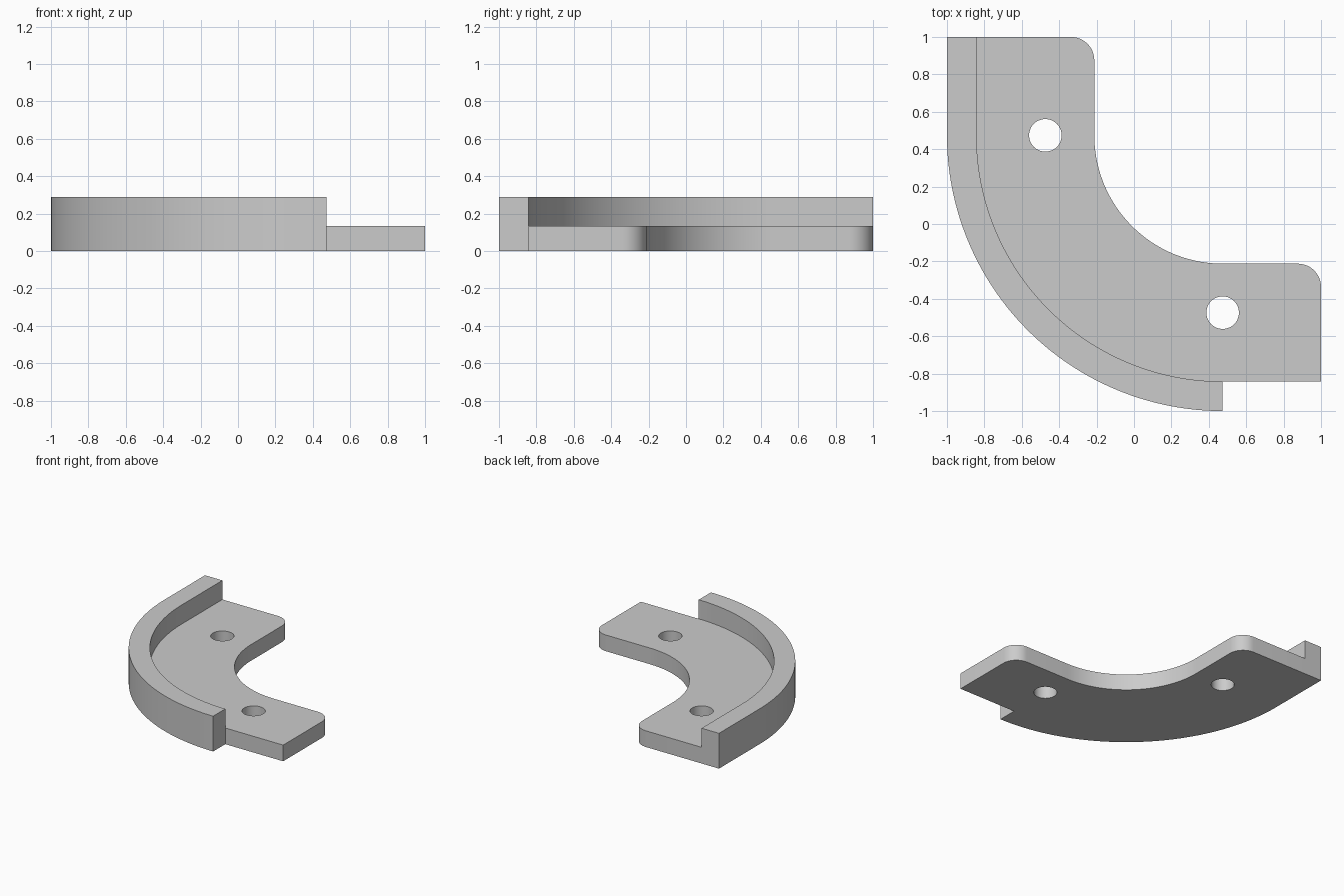
import bpy, bmesh
from math import cos, sin, pi, radians

cube = bpy.data.objects.get("Cube")
if cube:
    bpy.data.objects.remove(cube, do_unlink=True)

C = 0.474                                  # bend centre, and hole offset
R_OUT, R_LEDGE, R_IN = 1 + C, 0.842 + C, 0.212 + C
PLATE, RIM = 0.133, 0.29                   # top heights
CORNER, HOLE = 0.125, 0.087


def arc(cx, cy, r, a0, a1, n):
    angles = [radians(a0 + (a1 - a0) * i / n) for i in range(n + 1)]
    return [(cx + r * cos(a), cy + r * sin(a)) for a in angles]


def circle(cx, cy, r, n=48):
    return arc(cx, cy, r, 0, 360, n)[:-1]


# Plan paths
outer = [(-1, 1)] + arc(C, C, R_OUT, 180, 270, 64)
ledge = [(C - R_LEDGE, 1)] + arc(C, C, R_LEDGE, 180, 270, 64)
corner_a = arc(1 - CORNER, C - R_IN - CORNER, CORNER, 0, 90, 12)
corner_b = arc(C - R_IN - CORNER, 1 - CORNER, CORNER, 0, 90, 12)
inner = [(1, C - R_LEDGE)] + corner_a + arc(C, C, R_IN, 270, 180, 48) + corner_b
holes = [circle(-C, C, HOLE), circle(C, -C, HOLE)]

bm = bmesh.new()


def fill(loops, z):
    """Flat face bounded by closed loops; later loops are holes."""
    edges = []
    for loop in loops:
        vs = [bm.verts.new((x, y, z)) for x, y in loop]
        edges += [bm.edges.new((a, b)) for a, b in zip(vs, vs[1:] + vs[:1])]
    bmesh.ops.triangle_fill(bm, use_beauty=True, use_dissolve=False, edges=edges)


def wall(path, z0, z1):
    """Upright strip along an open path."""
    cols = [[bm.verts.new((x, y, z)) for z in (z0, z1)] for x, y in path]
    for a, b in zip(cols, cols[1:]):
        bm.faces.new((a[0], b[0], b[1], a[1]))


# Flat faces: underside, plate top, rim top
fill([outer + [ledge[-1]] + inner + [ledge[0]]] + holes, 0)
fill([ledge + inner] + holes, PLATE)
fill([outer + ledge[::-1]], RIM)

# Upright faces of plate, rim and bolt holes
wall([ledge[-1]] + inner + [ledge[0]], 0, PLATE)
for z0, z1 in ((0, PLATE), (PLATE, RIM)):
    wall([ledge[0]] + outer + [ledge[-1]], z0, z1)
wall(ledge, PLATE, RIM)
for h in holes:
    wall(h + h[:1], 0, PLATE)

# Weld into one closed solid and merge coplanar faces
bmesh.ops.remove_doubles(bm, verts=bm.verts[:], dist=0.0005)
bmesh.ops.recalc_face_normals(bm, faces=bm.faces[:])
bmesh.ops.dissolve_limit(bm, angle_limit=radians(0.2), verts=bm.verts[:], edges=bm.edges[:])

mesh = bpy.data.meshes.new("curved_bracket")
bm.to_mesh(mesh)
bm.free()
bracket = bpy.data.objects.new("curved_bracket", mesh)
bpy.context.collection.objects.link(bracket)

# Plain grey finish
grey = bpy.data.materials.new("plain_grey")
grey.use_nodes = True
colour = (0.6, 0.6, 0.6, 1)
grey.diffuse_color = colour
grey.node_tree.nodes["Principled BSDF"].inputs["Base Color"].default_value = colour
mesh.materials.append(grey)

bpy.ops.object.select_all(action='DESELECT')
bracket.select_set(True)
bpy.context.view_layer.objects.active = bracket
bpy.ops.object.shade_smooth_by_angle(angle=radians(30))
